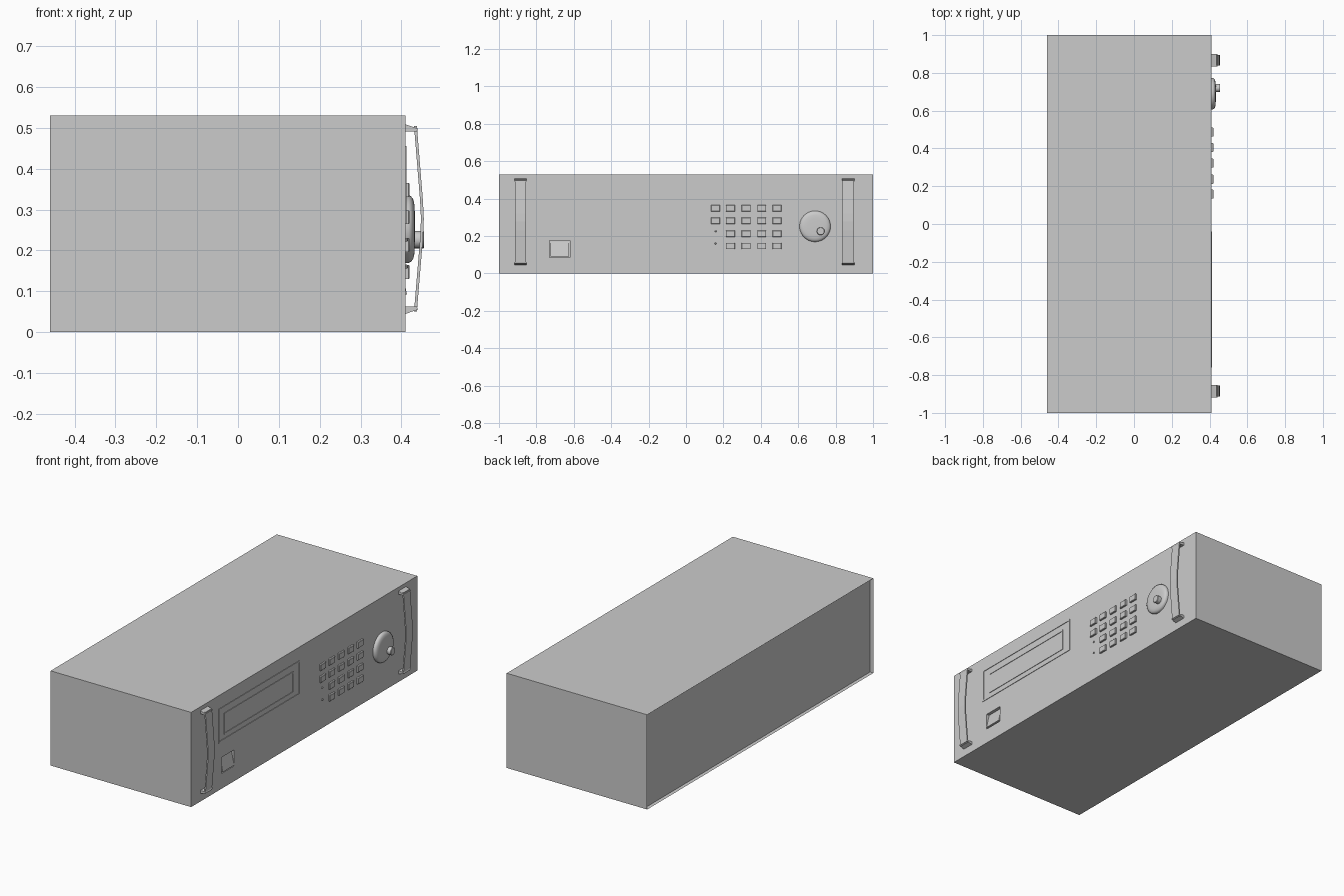
import bpy, bmesh, math
from mathutils import Matrix

if "Cube" in bpy.data.objects:
    bpy.data.objects.remove(bpy.data.objects["Cube"])

FX = 0.41  # plane of the control panel


def finish(name, bm):
    bmesh.ops.recalc_face_normals(bm, faces=bm.faces)
    me = bpy.data.meshes.new(name)
    bm.to_mesh(me)
    bm.free()
    ob = bpy.data.objects.new(name, me)
    bpy.context.collection.objects.link(ob)
    return ob


def box(name, x, y, z, bevel=0):
    bm = bmesh.new()
    bmesh.ops.create_cube(bm, size=1)
    for v in bm.verts:
        v.co = [(a + b) / 2 + c * (b - a) for (a, b), c in zip((x, y, z), v.co)]
    if bevel:  # round only the outward rim
        rim = [e for e in bm.edges if all(v.co.x > x[1] - 1e-5 for v in e.verts)]
        bmesh.ops.bevel(bm, geom=rim, offset=bevel, segments=1, affect='EDGES')
    return finish(name, bm)


def extrude_profile(name, pts, y0, y1):
    bm = bmesh.new()
    face = bm.faces.new([bm.verts.new((x, y0, z)) for x, z in pts])
    out = bmesh.ops.extrude_face_region(bm, geom=[face])
    for g in out['geom']:
        if isinstance(g, bmesh.types.BMVert):
            g.co.y = y1
    return finish(name, bm)


def lathe(name, profile, y, z, sides):
    # profile of (radius, x), spun about an axis parallel to x
    bm = bmesh.new()
    rings = [[bm.verts.new((x, y + r * math.cos(2 * math.pi * i / sides),
                            z + r * math.sin(2 * math.pi * i / sides)))
              for i in range(sides)] for r, x in profile]
    for a, b in zip(rings, rings[1:]):
        for i in range(sides):
            j = (i + 1) % sides
            bm.faces.new((a[i], a[j], b[j], b[i]))
    bm.faces.new(rings[0])
    bm.faces.new(rings[-1])
    ob = finish(name, bm)
    bpy.ops.object.select_all(action='DESELECT')
    ob.select_set(True)
    bpy.context.view_layer.objects.active = ob
    bpy.ops.object.shade_smooth_by_angle(angle=math.radians(35))
    return ob


def ring(name, y, z, w, h):
    # thin raised rectangular frame on the panel
    bm = bmesh.new()
    loops = []
    for t, x in ((0, FX), (0, FX + h), (w, FX + h), (w, FX)):
        a, b, c, d = y[0] + t, y[1] - t, z[0] + t, z[1] - t
        loops.append([bm.verts.new((x, p, q)) for p, q in ((a, c), (b, c), (b, d), (a, d))])
    for k in range(4):
        p, q = loops[k], loops[(k + 1) % 4]
        for i in range(4):
            j = (i + 1) % 4
            bm.faces.new((p[i], p[j], q[j], q[i]))
    return finish(name, bm)


# Cabinet with a slightly recessed back panel
bm = bmesh.new()
bmesh.ops.create_cube(bm, size=1)
for v in bm.verts:
    v.co = (-0.025 + v.co.x * 0.87, v.co.y * 2, 0.265 + v.co.z * 0.53)
back = [f for f in bm.faces if f.calc_center_median().x < -0.45]
bmesh.ops.inset_region(bm, faces=back, thickness=0.003)
bmesh.ops.translate(bm, verts=back[0].verts, vec=(0.018, 0, 0))
cabinet = finish("cabinet", bm)

# Pocket for the rocker switch
cutter = box("switch_pocket_cutter", (0.39, 0.5), (-0.73, -0.62), (0.085, 0.175))
mod = cabinet.modifiers.new("switch_pocket", 'BOOLEAN')
mod.operation, mod.solver, mod.object = 'DIFFERENCE', 'EXACT', cutter
bpy.context.view_layer.objects.active = cabinet
bpy.ops.object.modifier_apply(modifier=mod.name)
bpy.data.objects.remove(cutter)

# Tilted rocker switch
extrude_profile("power_switch", [(0.385, 0.09), (0.414, 0.092), (0.396, 0.172), (0.385, 0.172)],
                -0.725, -0.625)

# Display frames
ring("display_outer_frame", (-0.76, -0.04), (0.265, 0.455), 0.008, 0.003)
ring("display_inner_frame", (-0.708, -0.097), (0.295, 0.415), 0.008, 0.003)

# Keypad and indicator lamps
columns = [0.158, 0.237, 0.322, 0.405, 0.487]
for r, z in enumerate((0.348, 0.281, 0.213, 0.147)):
    for c, y in enumerate(columns):
        if c == 0 and r > 1:
            lathe(f"indicator_{r}", [(0.005, FX - 0.004), (0.005, FX + 0.004), (0.003, FX + 0.006)],
                  y, z + 0.013, 10)
        else:
            box(f"key_{r}_{c}", (FX - 0.004, FX + 0.01), (y - 0.024, y + 0.024),
                (z - 0.017, z + 0.017), 0.002)

# Jog dial with off-centre finger grip
lathe("jog_dial", [(0.083, FX - 0.004), (0.083, 0.418), (0.08, 0.424), (0.073, 0.429),
                   (0.06, 0.432), (0.04, 0.433)], 0.69, 0.252, 40)
lathe("dial_grip", [(0.021, 0.425), (0.021, 0.454), (0.019, 0.456)], 0.72, 0.226, 20)

# Bowed carrying handles, each a strap between two feet
strap = [(0.431, 0.05), (0.438, 0.05), (0.453, 0.23), (0.455, 0.277), (0.453, 0.32),
         (0.438, 0.505), (0.431, 0.505), (0.446, 0.32), (0.448, 0.277), (0.446, 0.23)]
top_foot = [(FX - 0.004, 0.491), (0.438, 0.491), (0.441, 0.498), (FX - 0.004, 0.51)]
low_foot = [(x, 0.553 - z) for x, z in top_foot]
for side, y in (("left", -0.885), ("right", 0.867)):
    extrude_profile(f"handle_strap_{side}", strap, y - 0.029, y + 0.029)
    for end, prof in (("top", top_foot), ("bottom", low_foot)):
        extrude_profile(f"handle_foot_{side}_{end}", prof, y - 0.033, y + 0.033)
